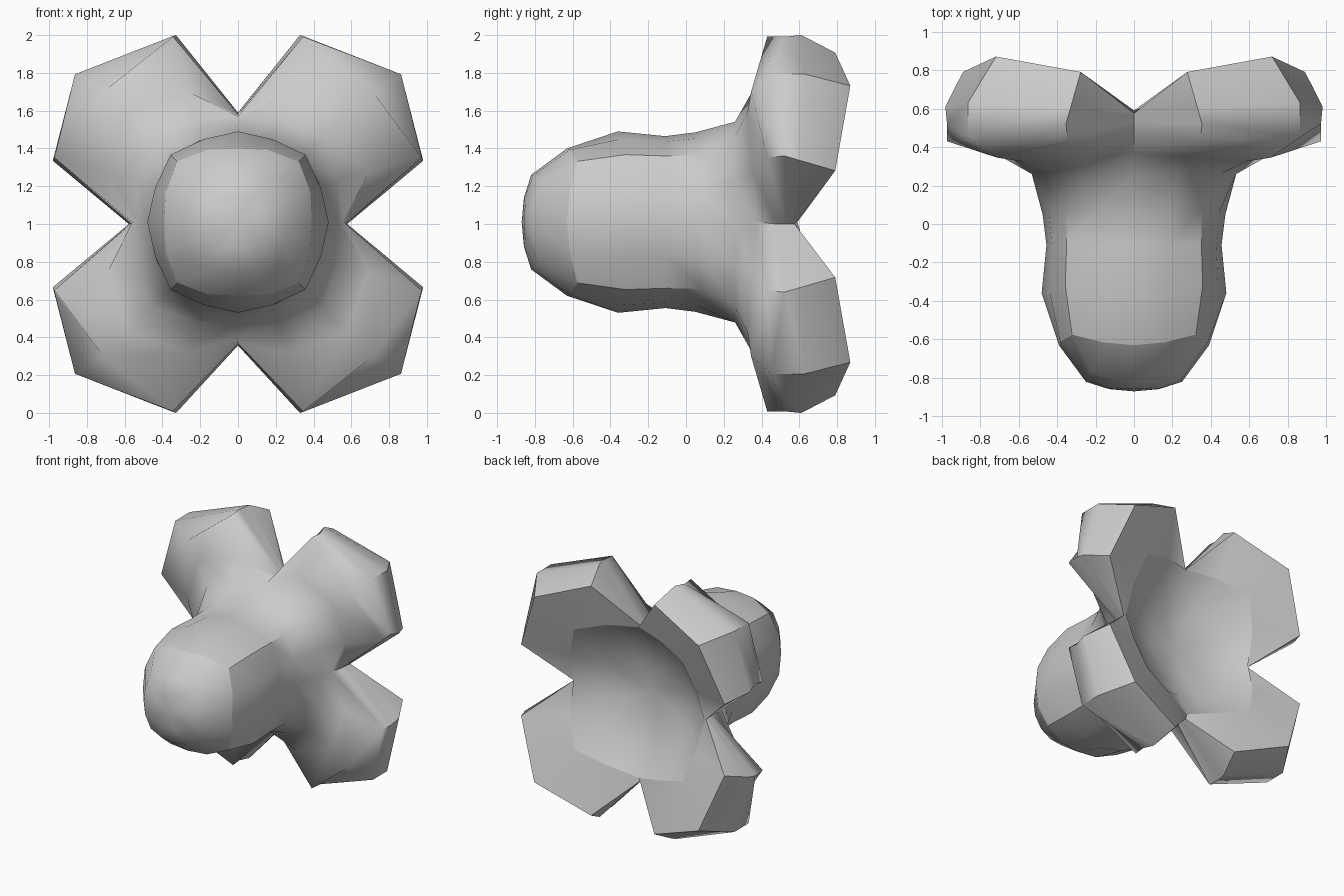
import bpy, bmesh, math

if "Cube" in bpy.data.objects:
    bpy.data.objects.remove(bpy.data.objects["Cube"])

# Each ring holds (radius, y) for the three repeating directions:
# valley (between lobes), side (lobe flank), ridge (lobe middle),
# then the flank angle and the ridge angle, both measured from the vertical
RINGS = [
    # rounded front of the body
    ((.13, -.858), (.135, -.856), (.15, -.85), 22.5, 45),
    ((.25, -.82), (.265, -.81), (.315, -.77), 22.5, 45),
    ((.39, -.63), (.415, -.615), (.455, -.575), 22.5, 45),
    ((.48, -.36), (.475, -.35), (.505, -.32), 22.5, 45),
    ((.455, -.11), (.462, -.11), (.495, -.10), 22.5, 45),
    ((.475, .05), (.48, .06), (.50, .08), 22.5, 45),
    # flare into the four lobes
    ((.53, .26), (.575, .26), (.64, .26), 22.5, 45),
    ((.56, .37), (.74, .35), (.82, .325), 21, 45),
    # lobe tips
    ((.58, .48), (1.052, .43), (1.01, .345), 19.5, 46),
    ((.585, .53), (1.055, .52), (1.185, .45), 20, 48),
    ((.59, .56), (1.055, .61), (1.185, .63), 18.5, 48),
    ((.59, .575), (.95, .79), (1.035, .87), 17.3, 45),
    # rim and bowl of the hollow back
    ((.57, .59), (.60, .66), (.67, .72), 22.5, 45),
    ((.42, .50), (.44, .52), (.46, .54), 22.5, 45),
    ((.22, .44), (.22, .445), (.22, .45), 22.5, 45),
]

bm = bmesh.new()


def make_ring(i, valley, side, ridge, ang, mid):
    loop = []
    lobe = 8 <= i <= 11
    cz = 1.0 if lobe else 1.01
    for q in range(4):
        m = mid if q % 2 == 0 else 90 - mid
        for (r, y), a in ((valley, 0), (side, ang), (ridge, m), (side, 90 - ang)):
            if 7 <= i <= 12 and q == 2 and a == 0:
                r *= 1.09  # the lowest valley is shallower
            t = math.radians(q * 90 + a)
            squeeze = .98 if lobe else 1  # lobes are a touch narrower than tall
            loop.append(bm.verts.new((r * squeeze * math.sin(t), y, cz + r * math.cos(t))))
    return loop


loops = [make_ring(i, *ring) for i, ring in enumerate(RINGS)]
for a, b in zip(loops, loops[1:]):
    for k in range(16):
        n = (k + 1) % 16
        bm.faces.new((a[k], a[n], b[n], b[k]))

# close the front dome and the back bowl
for loop, y in ((loops[0], -.87), (loops[-1], .42)):
    c = bm.verts.new((0, y, 1.01))
    for k in range(16):
        bm.faces.new((c, loop[k], loop[(k + 1) % 16]))
bmesh.ops.recalc_face_normals(bm, faces=bm.faces)

# hard edges: dome outline and back rim, body corners
for i in (2, 12):
    for k in range(16):
        bm.edges.get((loops[i][k], loops[i][(k + 1) % 16])).smooth = False
for a, b in zip(loops[2:5], loops[3:6]):
    for k in (2, 6, 10, 14):
        bm.edges.get((a[k], b[k])).smooth = False

mesh = bpy.data.meshes.new("four_lobed_body")
bm.to_mesh(mesh)
bm.free()
body = bpy.data.objects.new("four_lobed_body", mesh)
bpy.context.collection.objects.link(body)
bpy.context.view_layer.objects.active = body
body.select_set(True)
bpy.ops.object.shade_smooth_by_angle(angle=math.radians(45), keep_sharp_edges=True)
